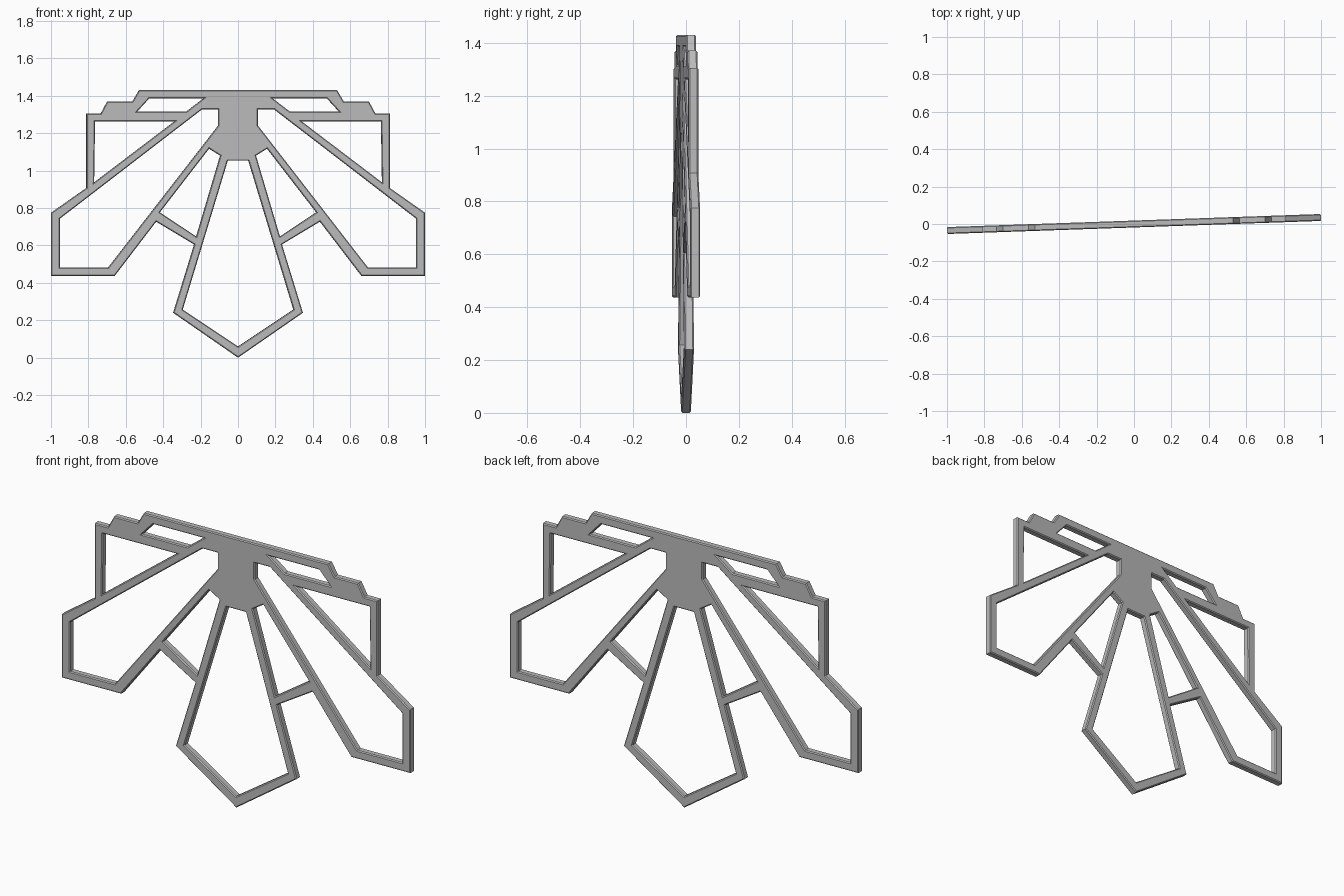
import bpy
import math

cube = bpy.data.objects.get("Cube")
if cube:
    bpy.data.objects.remove(cube, do_unlink=True)

THICKNESS = 0.037
CHAMFER = 0.005
TURN = math.radians(2)

# Single plain grey
grey = bpy.data.materials.new("plain_grey")
grey.use_nodes = True
grey.diffuse_color = (0.5, 0.5, 0.5, 1)
shader = next(n for n in grey.node_tree.nodes if n.type == 'BSDF_PRINCIPLED')
shader.inputs["Base Color"].default_value = grey.diffuse_color


def flip(points):
    """Mirror a profile across the centre line."""
    return [(-x, z) for x, z in reversed(points)]


def add_loop(curve, points):
    """Add one closed straight-sided contour."""
    spline = curve.splines.new('POLY')
    spline.points.add(len(points) - 1)
    for p, (x, z) in zip(spline.points, points):
        p.co = (x, z, 0, 1)
    spline.use_cyclic_u = True


# Outer silhouette of the left half: stepped top, side petal, strut, centre petal
half = [(0.53, 1.43), (0.565, 1.37), (0.70, 1.37), (0.735, 1.305),
        (0.812, 1.305), (0.812, 0.907), (1.0, 0.775), (1.0, 0.437),
        (0.66, 0.437), (0.438, 0.727), (0.235, 0.605), (0.347, 0.24)]
outline = half + [(0, 0)] + flip(half)

# Openings that occur on both sides
strut_gap = [(0.096, 1.08), (0.155, 1.117), (0.418, 0.777), (0.224, 0.648)]
side_petal = [(0.107, 1.327), (0.193, 1.327), (0.953, 0.743),
              (0.953, 0.482), (0.695, 0.482), (0.107, 1.24)]
corner_gap = [(0.342, 1.262), (0.765, 1.262), (0.77, 0.937)]
top_slot = [(0.187, 1.385), (0.476, 1.385), (0.54, 1.315), (0.278, 1.315)]

# Centre petal opening is symmetric
centre_half = [(0.055, 1.053), (0.296, 0.257)]
centre_petal = centre_half + [(0, 0.06)] + flip(centre_half)

# Fill the contours as one plate with chamfered rims
curve = bpy.data.curves.new("plate_profile", 'CURVE')
curve.dimensions = '2D'
curve.fill_mode = 'BOTH'
curve.extrude = THICKNESS / 2 - CHAMFER
curve.bevel_depth = CHAMFER
curve.bevel_resolution = 0
curve.offset = -CHAMFER
for loop in (outline, centre_petal):
    add_loop(curve, loop)
for loop in (strut_gap, side_petal, corner_gap, top_slot):
    add_loop(curve, loop)
    add_loop(curve, flip(loop))

frame = bpy.data.objects.new("petal_frame", curve)
bpy.context.collection.objects.link(frame)
bpy.ops.object.select_all(action='DESELECT')
frame.select_set(True)
bpy.context.view_layer.objects.active = frame
bpy.ops.object.convert(target='MESH')
frame = bpy.context.view_layer.objects.active
frame.name = "petal_frame"
frame.data.materials.clear()
frame.data.materials.append(grey)
for face in frame.data.polygons:
    face.material_index = 0
    face.use_smooth = False

# Stand the plate upright, turned slightly about the vertical
frame.rotation_euler = (math.pi / 2, 0, TURN)
